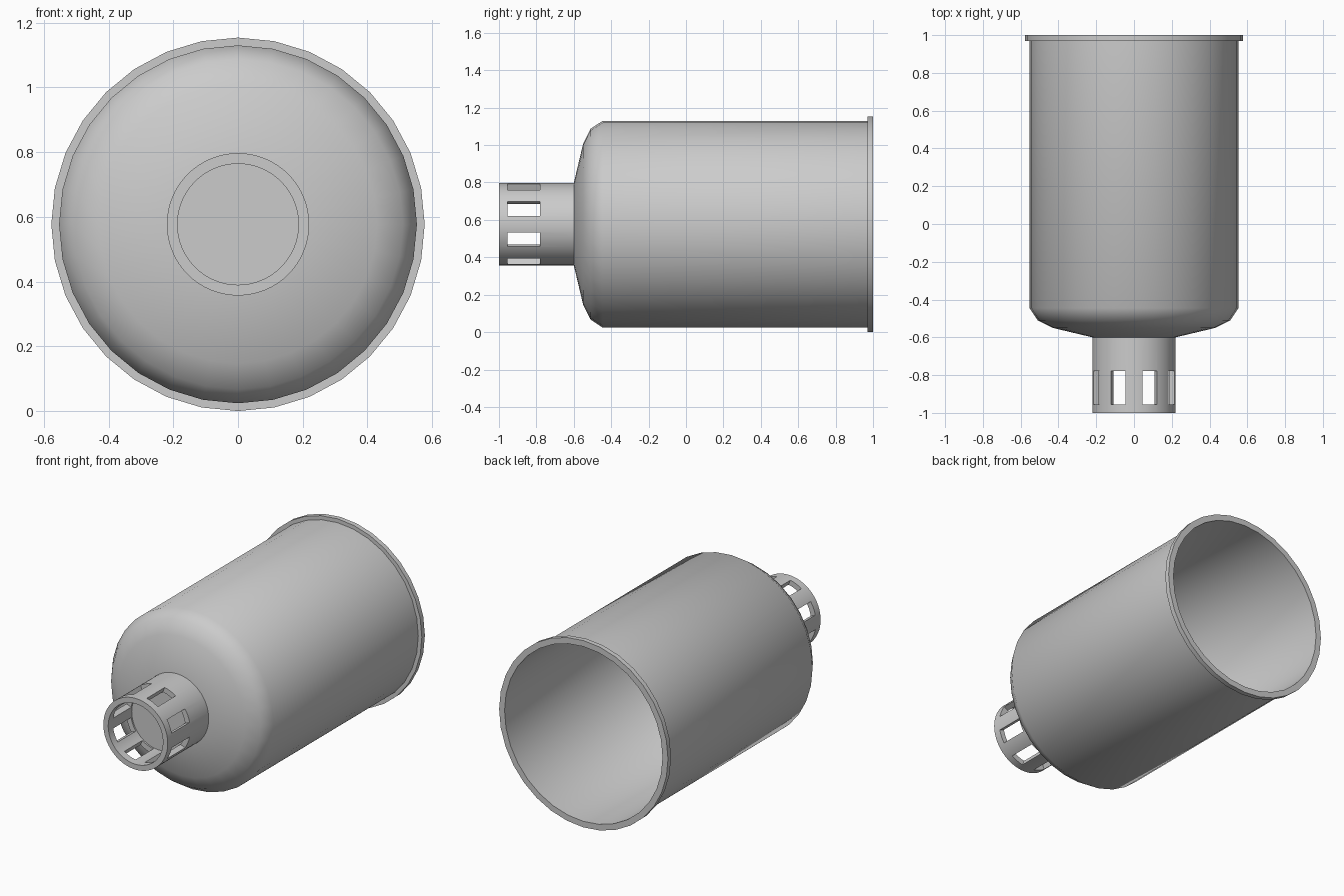
import bpy, math

if "Cube" in bpy.data.objects:
    bpy.data.objects.remove(bpy.data.objects["Cube"])

R = 0.577  # flange radius, also the height of the axis


def lathe(name, profile, sides):
    """Revolve a (radius, y) profile around the horizontal axis at z = R."""
    verts, rings, faces = [], [], []
    for r, y in profile:
        n = 1 if r == 0 else sides
        rings.append(range(len(verts), len(verts) + n))
        for i in range(n):
            a = 2 * math.pi * i / sides
            verts.append((r * math.sin(a), y, R + r * math.cos(a)))
    for a, b in zip(rings, rings[1:]):
        for i in range(sides):
            j = (i + 1) % sides
            quad = (a[i % len(a)], a[j % len(a)], b[j % len(b)], b[i % len(b)])
            faces.append(tuple(dict.fromkeys(quad)))
    me = bpy.data.meshes.new(name)
    me.from_pydata(verts, [], faces)
    ob = bpy.data.objects.new(name, me)
    bpy.context.collection.objects.link(ob)
    activate(ob)
    bpy.ops.object.mode_set(mode='EDIT')
    bpy.ops.mesh.select_all(action='SELECT')
    bpy.ops.mesh.normals_make_consistent(inside=False)
    bpy.ops.object.mode_set(mode='OBJECT')
    return ob


def activate(ob):
    bpy.ops.object.select_all(action='DESELECT')
    ob.select_set(True)
    bpy.context.view_layer.objects.active = ob


# Hollow canister body with domed front and rear rim flange
body = lathe("canister_body", [
    (0, -0.60), (0.22, -0.60), (0.43, -0.55), (0.51, -0.51), (0.553, -0.445),
    (0.553, 0.97), (R, 0.97), (R, 1.0), (0.54, 1.0),
    (0.54, -0.44), (0.50, -0.495), (0.425, -0.535), (0.22, -0.583), (0, -0.583)], 32)

# Neck with a recessed front
neck = lathe("neck", [
    (0, -0.77), (0.187, -0.77), (0.187, -1.0), (0.22, -1.0),
    (0.22, -0.592), (0, -0.592)], 64)

# Eight slots around the neck, cut by four bars through the axis
for k in range(4):
    a = math.radians(22.5 + 45 * k)
    bpy.ops.mesh.primitive_cube_add(size=1, location=(0, -0.867, R), rotation=(0, a, 0))
    bar = bpy.context.object
    bar.name = "slot_cutter"
    bar.scale = (0.082, 0.175, 0.6)
    bar.hide_render = True
    activate(neck)
    mod = neck.modifiers.new("slot", 'BOOLEAN')
    mod.operation = 'DIFFERENCE'
    mod.solver = 'EXACT'
    mod.object = bar
    bpy.ops.object.modifier_apply(modifier=mod.name)
    bpy.data.objects.remove(bar, do_unlink=True)

# Smooth shading with crisp rims
for ob in (body, neck):
    activate(ob)
    bpy.ops.object.shade_smooth_by_angle(angle=math.radians(40))
